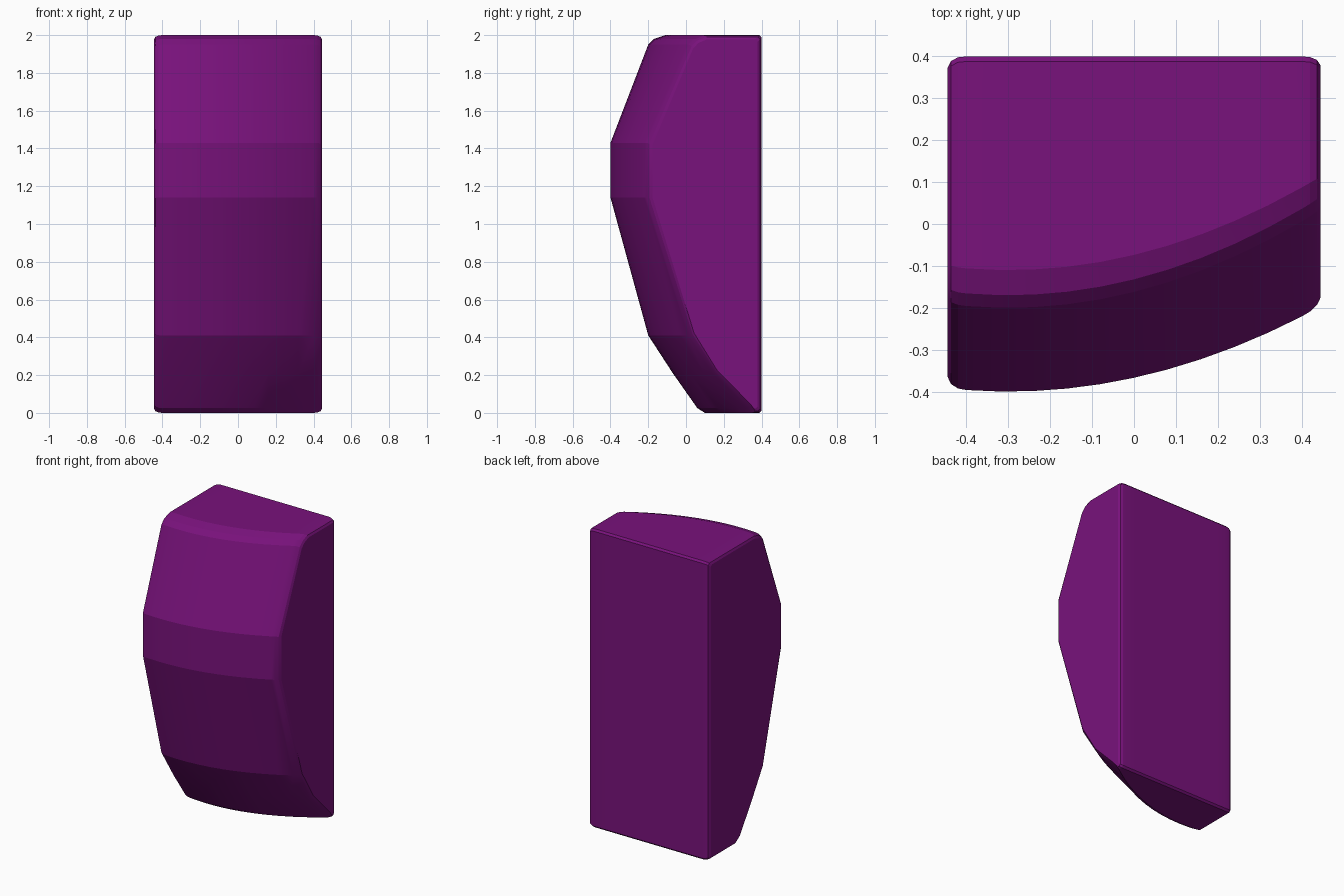
import bpy, bmesh, math

if "Cube" in bpy.data.objects:
    bpy.data.objects.remove(bpy.data.objects["Cube"])

# Side profile: (y, z, how far the point sweeps back towards the right end)
PROFILE = [
    (0.40, 0.012, 0.0), (0.388, 0.0, 0.0),
    (0.10, 0.0, 0.275), (0.06, 0.025, 0.295),
    (-0.07, 0.21, 0.235), (-0.20, 0.41, 0.235),
    (-0.40, 1.14, 0.20), (-0.40, 1.43, 0.20),
    (-0.20, 1.95, 0.23), (-0.17, 1.98, 0.23), (-0.11, 2.0, 0.22),
    (0.388, 2.0, 0.0), (0.40, 1.988, 0.0),
]

# Stations along x: (x, y scale, z scale); the ends shrink for rounded edges
ENDS = [(0.445, 0.93, 0.978), (0.437, 0.972, 0.991), (0.42, 0.995, 0.998)]
N = 10
stations = [(-x, a, b) for x, a, b in ENDS]
stations += [(-0.40 + 0.80 * i / N, 1.0, 1.0) for i in range(N + 1)]
stations += [(x, a, b) for x, a, b in reversed(ENDS)]


def section(x, sy, sz):
    sweep = ((x + 0.3) / 0.74) ** 2
    pts = [(y + s * sweep, z) for y, z, s in PROFILE]
    cy = 0.5 * (min(p[0] for p in pts) + max(p[0] for p in pts))
    return [(x, cy + (y - cy) * sy, 1 + (z - 1) * sz) for y, z in pts]


# Curved, faceted body
bm = bmesh.new()
rings = [[bm.verts.new(p) for p in section(*s)] for s in stations]
n = len(PROFILE)
for a, b in zip(rings, rings[1:]):
    for i in range(n):
        j = (i + 1) % n
        bm.faces.new((a[i], a[j], b[j], b[i]))
bm.faces.new(rings[0])
bm.faces.new(rings[-1])
bmesh.ops.recalc_face_normals(bm, faces=bm.faces)

mesh = bpy.data.meshes.new("curved_block")
bm.to_mesh(mesh)
bm.free()
body = bpy.data.objects.new("curved_block", mesh)
bpy.context.collection.objects.link(body)

# Purple finish
mat = bpy.data.materials.new("purple")
mat.diffuse_color = (0.19, 0.006, 0.2, 1)
mat.use_nodes = True
mat.node_tree.nodes["Principled BSDF"].inputs["Base Color"].default_value = mat.diffuse_color
mesh.materials.append(mat)

bpy.context.view_layer.objects.active = body
body.select_set(True)
bpy.ops.object.shade_smooth_by_angle(angle=math.radians(14))
